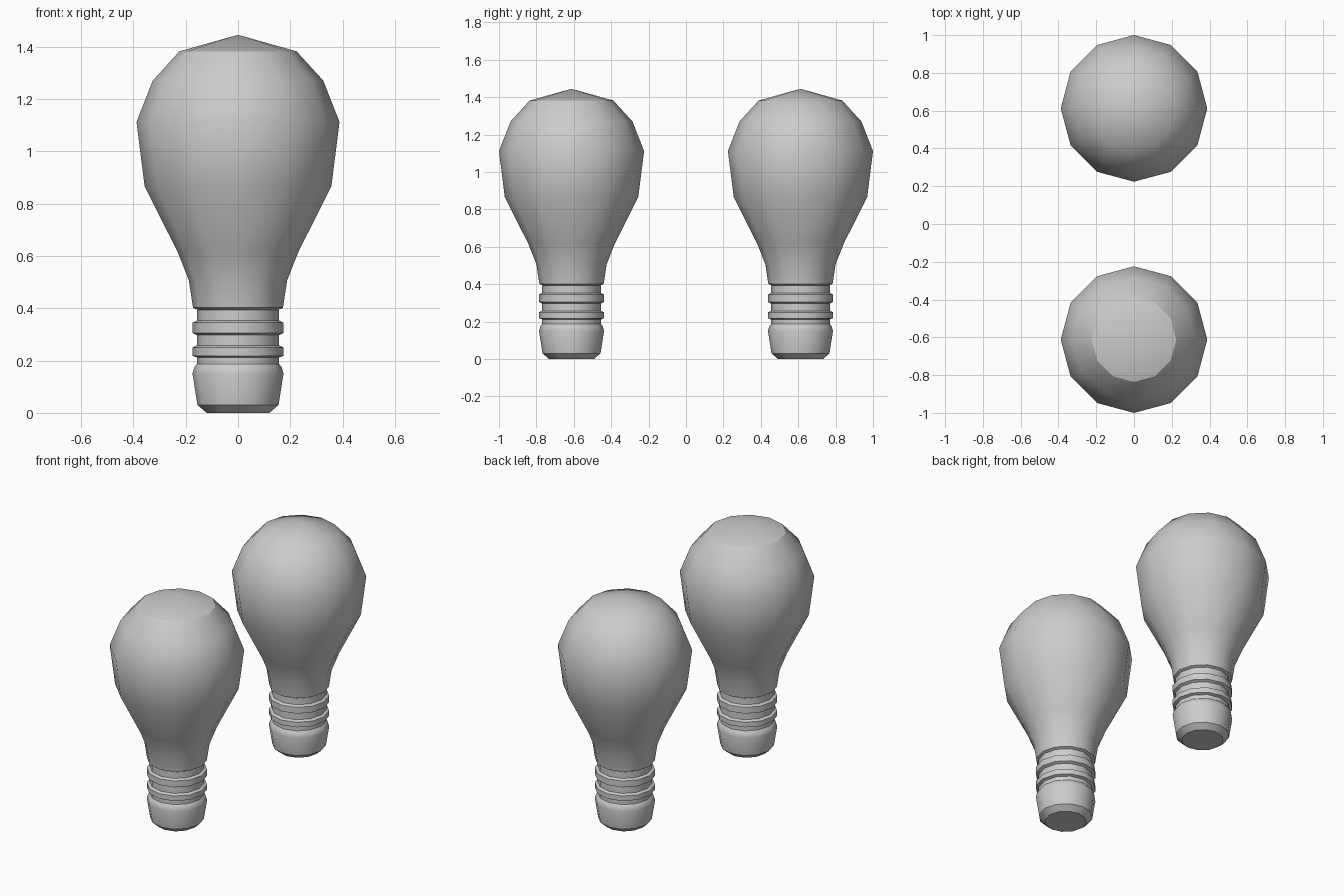
import bpy, bmesh
from math import sin, cos, pi, radians

if "Cube" in bpy.data.objects:
    bpy.data.objects.remove(bpy.data.objects["Cube"])

SIDES = 12
CAP_Z = 1.382

# (radius, height) profiles
BASE = [(0, 0), (0.12, 0), (0.155, 0.03), (0.174, 0.15), (0.167, 0.175),
        (0.157, 0.187), (0.157, 0.212), (0.174, 0.218), (0.174, 0.25),
        (0.157, 0.258), (0.157, 0.297), (0.174, 0.305), (0.174, 0.345),
        (0.157, 0.353), (0.157, 0.394)]
GLASS = [(0.155, 0.394), (0.172, 0.402), (0.188, 0.507), (0.232, 0.618),
         (0.357, 0.866), (0.388, 1.112), (0.326, 1.27), (0.224, CAP_Z), (0, 1.445)]


def lathe(name, profile, y, sharp_cap=False):
    bm = bmesh.new()
    rings = []
    for r, z in profile:
        if r == 0:
            rings.append([bm.verts.new((0, 0, z))] * SIDES)
        else:
            rings.append([bm.verts.new((r * cos(2 * pi * i / SIDES),
                                        r * sin(2 * pi * i / SIDES), z))
                          for i in range(SIDES)])
    for lo, hi in zip(rings, rings[1:]):
        for i in range(SIDES):
            j = (i + 1) % SIDES
            quad = [lo[i], lo[j], hi[j], hi[i]]
            bm.faces.new(list(dict.fromkeys(quad)))
    for f in bm.faces:
        f.smooth = True
    mesh = bpy.data.meshes.new(name)
    bm.to_mesh(mesh)
    bm.free()
    mesh.set_sharp_from_angle(angle=radians(38))
    # crisp rim around the tip of the glass
    if sharp_cap:
        for e in mesh.edges:
            if all(abs(mesh.vertices[v].co.z - CAP_Z) < 1e-4 for v in e.vertices):
                e.use_edge_sharp = True
    obj = bpy.data.objects.new(name, mesh)
    obj.location.y = y
    bpy.context.collection.objects.link(obj)
    return obj


# Two light bulbs, front and back
for label, y in (("front", -0.612), ("back", 0.612)):
    lathe(label + "_screw_base", BASE, y)
    lathe(label + "_glass_bulb", GLASS, y, sharp_cap=(label == "front"))
